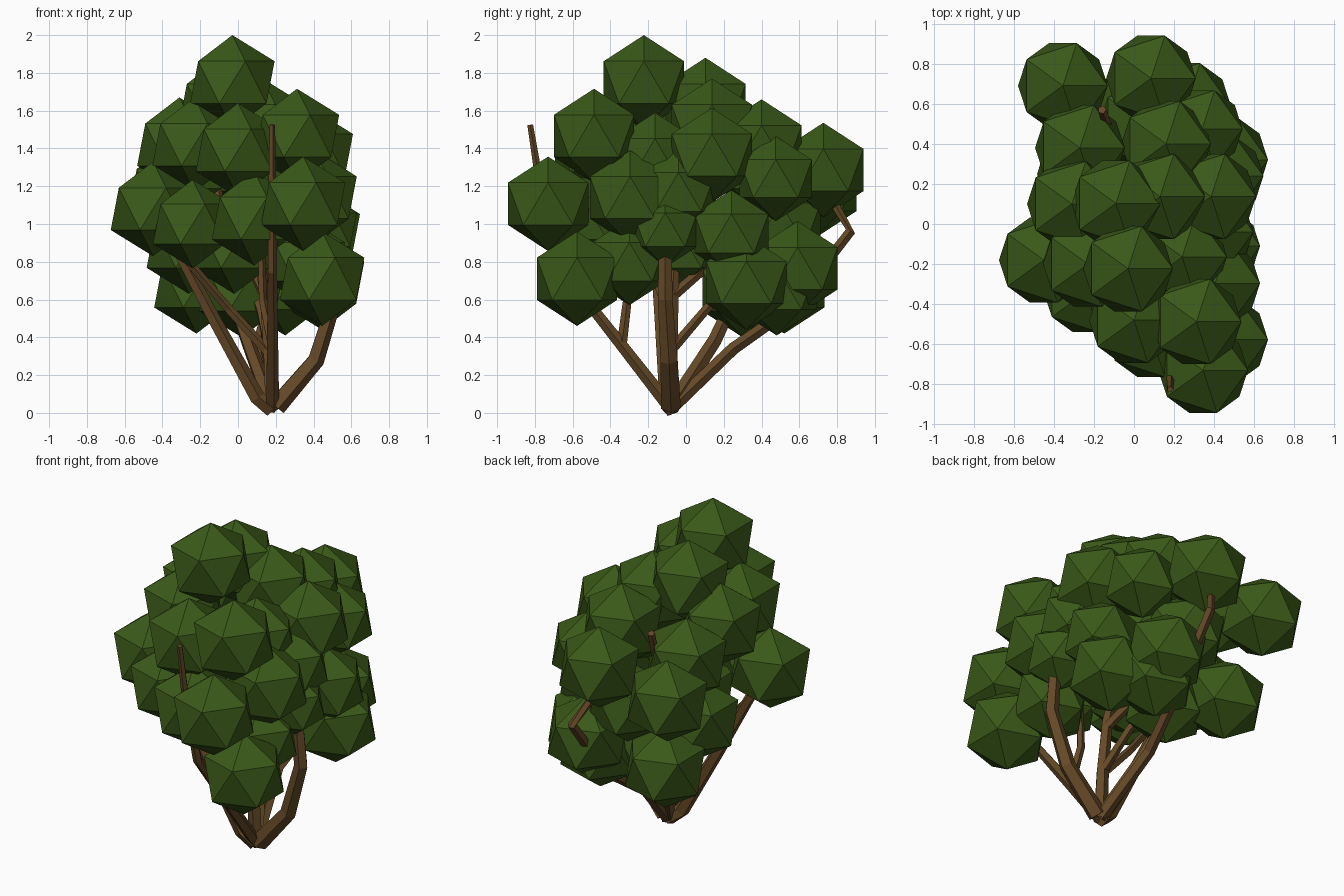
import bpy, bmesh, math
from mathutils import Vector


def material(name, rgb):
    m = bpy.data.materials.new(name)
    m.diffuse_color = (*rgb, 1)
    return m


LEAF = material("leaf_green", (0.042, 0.10, 0.009))
BARK = material("bark_brown", (0.13, 0.066, 0.02))


def add_object(name, bm, mat):
    me = bpy.data.meshes.new(name)
    bm.to_mesh(me)
    bm.free()
    me.materials.append(mat)
    ob = bpy.data.objects.new(name, me)
    bpy.context.collection.objects.link(ob)
    return ob


def leaf_clump(i, x, y, z, r=0.25):
    bm = bmesh.new()
    bmesh.ops.create_icosphere(bm, subdivisions=1, radius=r)
    add_object(f"leaf_clump_{i:02d}", bm, LEAF).location = (x, y, z)


def branch(name, points, r0, r1, sides=5):
    """Tapered low-poly tube through the points."""
    bm = bmesh.new()
    pts = [Vector(p) for p in points]
    n = len(pts)
    rings = []
    for i, p in enumerate(pts):
        t = (pts[min(i + 1, n - 1)] - pts[max(i - 1, 0)]).normalized()
        u = (Vector((1, 0, 0)) - t * t.x).normalized()
        v = t.cross(u)
        r = r0 + (r1 - r0) * i / (n - 1)
        rings.append([bm.verts.new(p + r * (math.cos(a) * u + math.sin(a) * v))
                      for a in (2 * math.pi * k / sides for k in range(sides))])
    for a, b in zip(rings, rings[1:]):
        for k in range(sides):
            j = (k + 1) % sides
            bm.faces.new((a[k], a[j], b[j], b[k]))
    bm.faces.new(rings[0][::-1])
    bm.faces.new(rings[-1])
    add_object(name, bm, BARK)


# Crown: upper clumps
upper = [(-.03, -.223, 1.75), (-.09, .103, 1.63), (.13, .137, 1.52), (.385, .137, 1.365),
         (.312, -.487, 1.466), (0, -.48, 1.39), (-.23, -.2, 1.42), (-.31, .1, 1.42),
         (.16, .40, 1.41), (.24, -.164, 1.34), (-.27, .38, 1.30), (.085, .727, 1.286)]
# Crown: middle clumps
middle = [(-.355, .69, 1.18), (.345, -.73, 1.107), (-.45, -.18, 1.08), (-.24, -.34, 1.0, .235),
          (.085, -.55, 1.03), (.405, -.296, 1.14), (.39, -.04, 1.17, .23),
          (.34, .475, 1.24, .225), (.44, .24, .95, .23), (.45, -.11, .97, .2),
          (.05, .5, 1.0)]
# Crown: low clumps
low = [(.445, -.577, .71), (.445, .32, .69), (.26, .59, .765), (-.22, .52, .67),
       (.25, .48, .66), (.02, .3, .65), (-.26, .25, .88), (-.02, -.05, .88), (.36, -.3, .80, .23)]
for i, c in enumerate(upper + middle + low):
    leaf_clump(i, *c)

# Stems fanning out from a single base
base = (.18, -.08, .025)
branch("right_stem", [(.2, -.08, .035), (.41, -.09, .28), (.51, -.11, .6), (.48, -.11, .95)], .055, .034)
branch("front_stem", [base, (.18, -.35, .37), (.18, -.65, .75), (.18, -.78, 1.25), (.18, -.825, 1.525)], .038, .016)
branch("front_twig", [(.18, -.34, .36), (.13, -.31, .6), (.12, -.33, .95)], .028, .02)
branch("left_stem", [base, (.1, -.1, .08), (-.12, -.13, .48), (-.32, -.16, .86), (-.45, -.18, 1.05)], .05, .024)
branch("left_twig", [(.16, -.08, .32), (-.05, -.1, .55), (-.28, -.2, .82)], .028, .022)
branch("centre_stem", [base, (.165, -.08, .33), (.14, -.07, .65), (.1, -.06, .85)], .042, .028)
branch("centre_twig", [(.145, -.07, .62), (.08, .08, .75), (.0, .2, .85)], .03, .025)
branch("low_twig", [(.165, -.08, .33), (.12, .1, .54), (.08, .2, .65)], .028, .022)
branch("back_left_stem", [base, (.05, .15, .38), (-.06, .3, .7), (-.1, .4, 1.1), (-.16, .57, 1.5)], .044, .022)
branch("back_stem", [base, (.1, .25, .34), (.16, .55, .55), (.17, .87, .96), (.1, .79, 1.1)], .038, .024)
